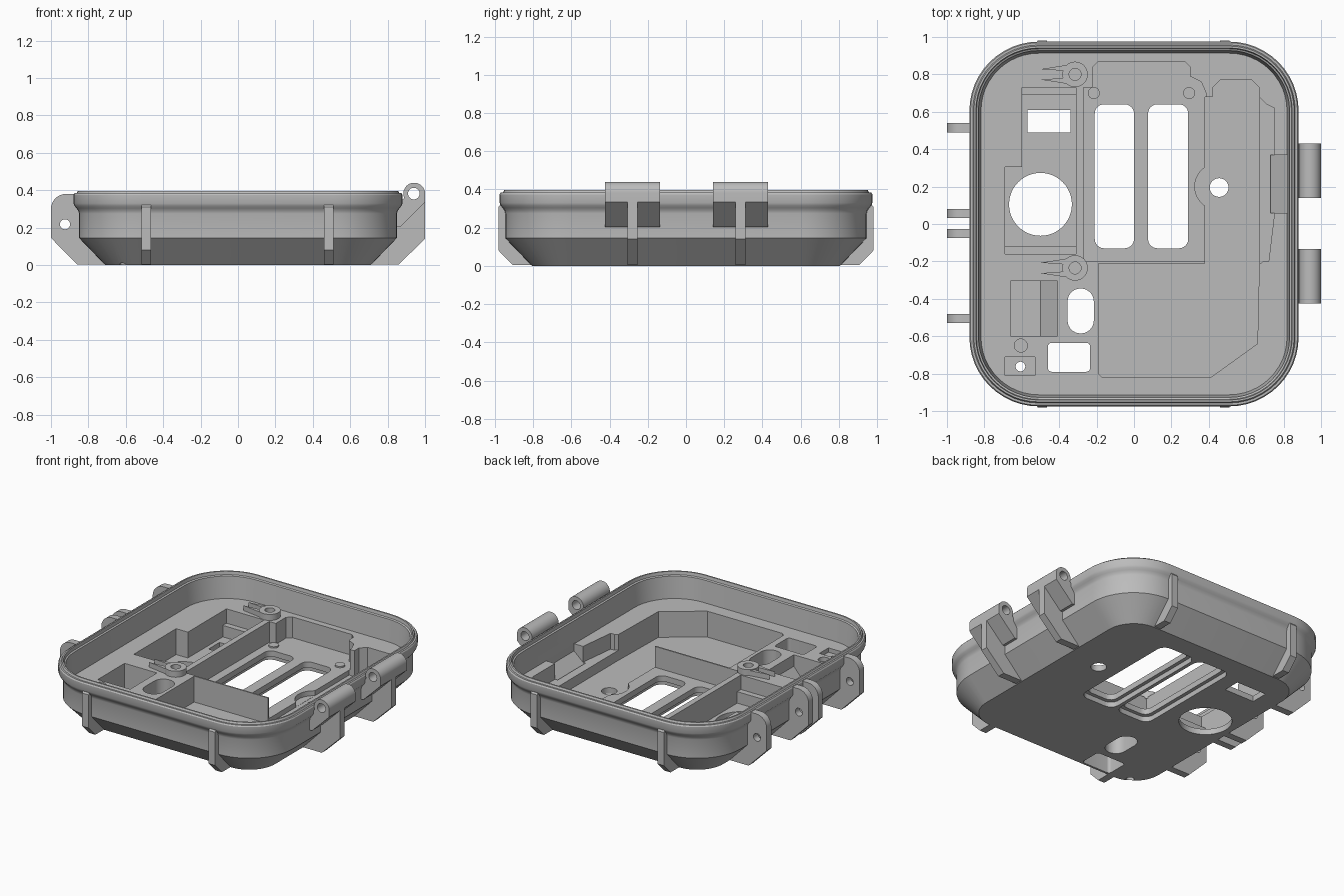
import bpy, bmesh, math

if "Cube" in bpy.data.objects:
    bpy.data.objects.remove(bpy.data.objects["Cube"])

grey = bpy.data.materials.new("matte_grey")
grey.diffuse_color = (0.5, 0.5, 0.5, 1)
grey.use_nodes = True
grey.node_tree.nodes["Principled BSDF"].inputs["Base Color"].default_value = grey.diffuse_color


def finish(bm, name):
    bmesh.ops.recalc_face_normals(bm, faces=bm.faces[:])
    me = bpy.data.meshes.new(name)
    bm.to_mesh(me)
    bm.free()
    me.materials.append(grey)
    ob = bpy.data.objects.new(name, me)
    bpy.context.collection.objects.link(ob)
    return ob


def circle(cx, cy, r, n=32):
    return [(cx + r * math.cos(2 * math.pi * i / n), cy + r * math.sin(2 * math.pi * i / n)) for i in range(n)]


def rrect(x0, x1, y0, y1, r, n=6):
    pts = []
    for k, (cx, cy) in enumerate([(x1 - r, y1 - r), (x0 + r, y1 - r), (x0 + r, y0 + r), (x1 - r, y0 + r)]):
        for i in range(n + 1):
            a = math.pi / 2 * (k + i / n)
            pts.append((cx + r * math.cos(a), cy + r * math.sin(a)))
    return pts


def rect(x0, x1, y0, y1):
    return [(x0, y0), (x1, y0), (x1, y1), (x0, y1)]


def prism(name, pts, h0, h1, axis="z"):
    """Extrude a 2D outline along one axis."""
    put = {"z": lambda a, b, h: (a, b, h), "y": lambda a, b, h: (a, h, b), "x": lambda a, b, h: (h, a, b)}[axis]
    bm = bmesh.new()
    lo = [bm.verts.new(put(a, b, h0)) for a, b in pts]
    hi = [bm.verts.new(put(a, b, h1)) for a, b in pts]
    bm.faces.new(lo)
    bm.faces.new(hi)
    for i in range(len(pts)):
        j = (i + 1) % len(pts)
        bm.faces.new((lo[i], lo[j], hi[j], hi[i]))
    return finish(bm, name)


def cut(ob, pts, h0, h1, axis="z"):
    """Subtract a prism from an object."""
    tool = prism("cutter", pts, h0, h1, axis)
    tool.hide_render = True
    mod = ob.modifiers.new("cut", "BOOLEAN")
    mod.operation, mod.solver, mod.object = "DIFFERENCE", "EXACT", tool
    bpy.context.view_layer.objects.active = ob
    bpy.ops.object.modifier_apply(modifier=mod.name)
    bpy.data.objects.remove(tool)


# Tray body: rounded rectangles lofted up the outside, over the rim and down to the deck
# each entry is (half width, height)
profile = [(0.71, 0), (0.85, 0.145), (0.85, 0.275), (0.854, 0.29), (0.864, 0.304), (0.874, 0.316), (0.88, 0.33),
           (0.88, 0.375), (0.874, 0.384), (0.862, 0.384), (0.856, 0.397), (0.846, 0.397),
           (0.842, 0.375), (0.832, 0.37), (0.818, 0.22)]
bm = bmesh.new()
rings = []
for w, z in profile:
    h = w + 0.095
    rings.append([bm.verts.new((x, y, z)) for x, y in rrect(-w, w, -h, h, w - 0.51, 12)])
for lo, hi in zip(rings, rings[1:]):
    for i in range(len(lo)):
        j = (i + 1) % len(lo)
        bm.faces.new((lo[i], lo[j], hi[j], hi[i]))
bm.faces.new(rings[0])
bm.faces.new(rings[-1])
tray = finish(bm, "tray")

TOP, UNDER = 0.6, -0.1
# Slotted pocket
cut(tray, [(-0.27, -0.2), (0.385, -0.2), (0.385, 0.70), (0.36, 0.76), (0.30, 0.79), (0.30, 0.84), (0.27, 0.87),
           (-0.19, 0.87), (-0.22, 0.84), (-0.22, 0.73), (-0.27, 0.73)], 0.075, TOP)
# Large pocket, in a deep part and a side ledge
cut(tray, [(-0.19, -0.8), (-0.17, -0.82), (0.41, -0.82), (0.66, -0.64), (0.67, -0.2), (0.67, 0.73), (0.63, 0.77),
           (0.46, 0.77), (0.42, 0.73), (0.42, 0.68), (0.38, 0.68), (0.38, -0.21), (-0.19, -0.21)], 0.04, TOP)
cut(tray, [(0.65, -0.23), (0.69, -0.2), (0.72, -0.2), (0.75, 0.05), (0.75, 0.62), (0.71, 0.64), (0.65, 0.7)],
    0.11, TOP)
cut(tray, [(0.73, 0.09), (0.82, 0.17), (0.82, TOP), (0.73, TOP)], 0.06, 0.37, "y")
cut(tray, circle(0.45, 0.2, 0.125), 0.041, TOP)
# Left pocket with end ledges
cut(tray, [(-0.69, -0.12), (-0.31, -0.12), (-0.31, 0.69), (-0.6, 0.69), (-0.6, 0.305), (-0.69, 0.305)], 0.04, TOP)
cut(tray, rect(-0.69, -0.31, -0.16, -0.11), 0.12, TOP)
cut(tray, rect(-0.6, -0.31, 0.68, 0.73), 0.12, TOP)
# Ramped pocket
cut(tray, [(-0.66, 0.04), (-0.5, 0.04), (-0.41, 0.14), (-0.41, TOP), (-0.66, TOP)], -0.6, -0.305, "y")
# Shallow recesses
cut(tray, rect(-0.69, -0.53, -0.81, -0.71), 0.19, TOP)
cut(tray, circle(-0.605, -0.65, 0.035), 0.19, TOP)
# Long slots with a wider step underneath
for x0, x1 in ((-0.21, 0.0), (0.075, 0.29)):
    cut(tray, rrect(x0, x1, -0.13, 0.64, 0.05), UNDER, TOP)
    cut(tray, rrect(x0 - 0.025, x1 + 0.025, -0.155, 0.665, 0.06), UNDER, 0.035)
# Through holes
for pts in (circle(-0.5, 0.105, 0.168, 48), rect(-0.57, -0.34, 0.49, 0.61), circle(0.455, 0.195, 0.05),
            rrect(-0.355, -0.215, -0.585, -0.345, 0.069, 8), rrect(-0.46, -0.235, -0.79, -0.635, 0.02),
            circle(-0.607, -0.762, 0.026, 20)):
    cut(tray, pts, UNDER, TOP)

# Small pins in the slotted pocket
for x in (-0.215, 0.295):
    prism("locating_pin", circle(x, 0.70, 0.032, 20), 0.06, 0.085)

# Screw bosses with two tapered fins each
for y in (0.80, -0.235):
    boss = prism("screw_boss", circle(-0.315, y, 0.068), 0.21, 0.262)
    cut(boss, circle(-0.315, y, 0.032), 0.225, TOP)
    for s in (-1, 1):
        prism("boss_fin", [(-0.5, y + s * 0.028), (-0.36, y + s * 0.05), (-0.36, y + s * 0.018)], 0.215, 0.255)

# Latch lugs on the left
arc = [(-0.92 - 0.08 * math.sin(math.pi / 2 * i / 8), 0.30 + 0.08 * math.cos(math.pi / 2 * i / 8)) for i in range(9)]
for y0, y1 in ((0.49, 0.54), (0.032, 0.08), (-0.075, -0.028), (-0.53, -0.48)):
    lug = prism("latch_lug", [(-0.865, 0.38)] + arc + [(-1, 0.145), (-0.86, 0.004), (-0.70, 0.004), (-0.84, 0.15),
                                                      (-0.845, 0.33)], y0, y1, "y")
    cut(lug, circle(-0.925, 0.218, 0.027, 24), y0 - 0.1, y1 + 0.1, "y")

# Hinge barrels, wedges and ribs on the right
barrel = [(0.942 + 0.058 * math.cos(a), 0.382 + 0.058 * math.sin(a))
          for a in (math.pi * (i / 24) for i in range(28))]
for y0, y1, yr in ((0.14, 0.43, 0.285), (-0.425, -0.135, -0.28)):
    hinge = prism("hinge", barrel + [(0.87, 0.335), (0.845, 0.32), (0.845, 0.205), (0.868, 0.205), (1.0, 0.335)],
                  y0, y1, "y")
    cut(hinge, circle(0.94, 0.382, 0.031, 24), y0 - 0.1, y1 + 0.1, "y")
    prism("hinge_rib", [(0.70, 0.004), (0.86, 0.004), (1.0, 0.14), (1.0, 0.34), (0.845, 0.32), (0.84, 0.15)],
          yr - 0.026, yr + 0.026, "y")

# Feet ribs on the front and back walls
for s in (-1, 1):
    for x in (-0.49, 0.485):
        prism("wall_rib", [(s * 0.795, 0.004), (s * 0.905, 0.004), (s * 0.98, 0.08), (s * 0.98, 0.31),
                           (s * 0.965, 0.33), (s * 0.94, 0.33), (s * 0.94, 0.15)], x - 0.025, x + 0.025, "x")

bpy.ops.object.select_all(action="SELECT")
bpy.ops.object.shade_smooth_by_angle(angle=math.radians(30))
